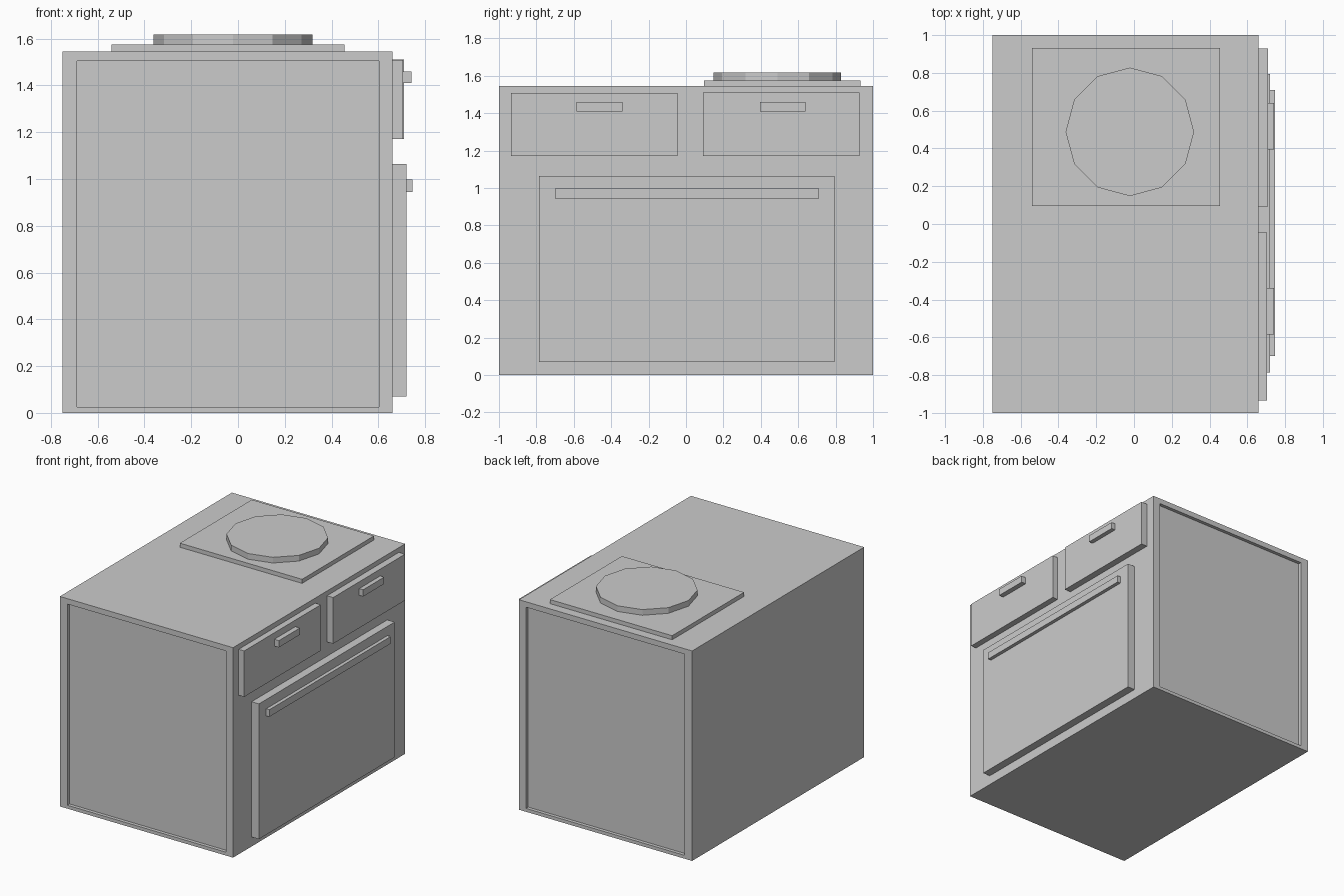
import bpy, bmesh
from mathutils import Vector

if "Cube" in bpy.data.objects:
    bpy.data.objects.remove(bpy.data.objects["Cube"])


def finish(name, bm):
    bmesh.ops.recalc_face_normals(bm, faces=bm.faces)
    mesh = bpy.data.meshes.new(name)
    bm.to_mesh(mesh)
    bm.free()
    obj = bpy.data.objects.new(name, mesh)
    bpy.context.collection.objects.link(obj)
    return obj


def box_mesh(lo, hi):
    lo, hi = Vector(lo), Vector(hi)
    bm = bmesh.new()
    bmesh.ops.create_cube(bm, size=1)
    for v in bm.verts:
        v.co = Vector([a if c < 0 else b for c, a, b in zip(v.co, lo, hi)])
    return bm


def box(name, lo, hi):
    return finish(name, box_mesh(lo, hi))


# Cabinet with a shallow recessed panel on the front and back ends
FACE = 0.66
TOP = 1.545
body = box_mesh((-0.75, -1, 0), (FACE, 1, TOP))
body.normal_update()
for end in [f for f in body.faces if abs(f.normal.y) > 0.9]:
    side = 1 if end.calc_center_median().y > 0 else -1
    bmesh.ops.inset_individual(body, faces=[end], thickness=0.02)
    for v in end.verts:
        v.co.x = 0.602 if v.co.x > 0 else -0.688
        v.co.z = 1.505 if v.co.z > 0.7 else 0.025
    floor = bmesh.ops.extrude_discrete_faces(body, faces=[end])["faces"][0]
    for v in floor.verts:
        v.co.y -= side * 0.025
finish("cabinet_body", body)

# Drawers and door, each with a bar handle: name, front x, y range, z range,
# then the handle's outer x, y range and z range
fronts = [
    ("left_drawer", 0.705, (-0.935, -0.045), (1.17, 1.508),
     0.742, (-0.585, -0.34), (1.41, 1.46)),
    ("right_drawer", 0.71, (0.092, 0.928), (1.17, 1.51),
     0.742, (0.395, 0.64), (1.41, 1.46)),
    ("oven_door", 0.72, (-0.785, 0.793), (0.07, 1.065),
     0.746, (-0.70, 0.71), (0.945, 0.997)),
]
for name, x, y, z, hx, hy, hz in fronts:
    box(name, (FACE, y[0], z[0]), (x, y[1], z[1]))
    box(name + "_handle", (x, hy[0], hz[0]), (hx, hy[1], hz[1]))

# Hob plate and twelve-sided burner
box("hob_plate", (-0.54, 0.095, TOP), (0.455, 0.932, 1.575))
bm = bmesh.new()
bmesh.ops.create_cone(bm, cap_ends=True, segments=12,
                      radius1=0.34, radius2=0.34, depth=0.042)
bmesh.ops.translate(bm, verts=bm.verts, vec=(-0.022, 0.488, 1.596))
finish("burner", bm)
